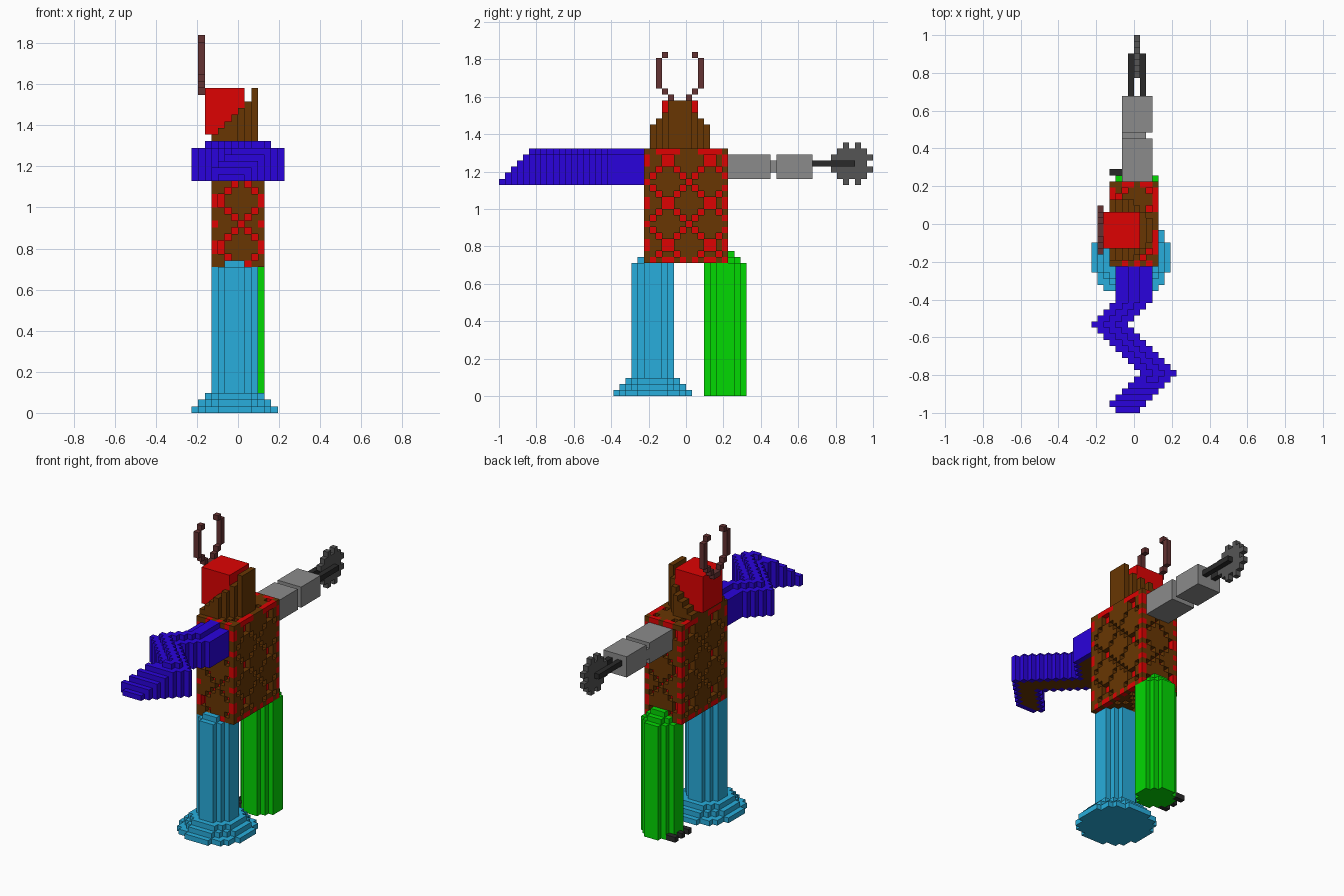
import bpy
import bmesh

if "Cube" in bpy.data.objects:
    bpy.data.objects.remove(bpy.data.objects["Cube"])

UNIT = 2 / 62  # edge of one block


def material(name, *rgb):
    linear = [((c / 255 + 0.055) / 1.055) ** 2.4 for c in rgb] + [1]
    mat = bpy.data.materials.new(name)
    mat.use_nodes = True
    mat.diffuse_color = linear
    mat.node_tree.nodes["Principled BSDF"].inputs["Base Color"].default_value = linear
    return mat


RED = material("red", 222, 0, 0)
BROWN = material("brown", 104, 54, 0)
INDIGO = material("indigo", 42, 0, 220)
SKY = material("sky blue", 40, 174, 220)
GREEN = material("green", 0, 216, 0)
GREY = material("grey", 139, 139, 139)
STEEL = material("dark steel", 85, 85, 85)
BLACK = material("near black", 42, 42, 42)
MAROON = material("maroon", 100, 50, 50)


def box(x0, x1, y0, y1, z0, z1):
    return {(x, y, z) for x in range(x0, x1) for y in range(y0, y1) for z in range(z0, z1)}


def disc(cx, cy, radius, z0, z1):
    """Round column of blocks centred on block (cx, cy)."""
    r = int(radius)
    return {(x, y, z) for x, y, z in box(cx - r, cx + r + 1, cy - r, cy + r + 1, z0, z1)
            if (x - cx) ** 2 + (y - cy) ** 2 <= radius ** 2}


def blocks(name, cells, mats, rule=lambda cell, axis, sign: 0):
    """Mesh the outer faces of a set of blocks; rule picks each face's material."""
    bm = bmesh.new()
    corners = {}

    def corner(p):
        if p not in corners:
            corners[p] = bm.verts.new([c * UNIT for c in p])
        return corners[p]

    for cell in sorted(cells):
        for axis in range(3):
            b, c = (axis + 1) % 3, (axis + 2) % 3
            for sign in (-1, 1):
                near = list(cell)
                near[axis] += sign
                if tuple(near) in cells:
                    continue
                quad = []
                for db, dc in ((0, 0), (1, 0), (1, 1), (0, 1)):
                    p = list(cell)
                    p[axis] += sign > 0
                    p[b] += db
                    p[c] += dc
                    quad.append(corner(tuple(p)))
                face = bm.faces.new(quad[::sign])
                face.material_index = rule(cell, axis, sign)
    mesh = bpy.data.meshes.new(name)
    bm.to_mesh(mesh)
    bm.free()
    for mat in mats:
        mesh.materials.append(mat)
    obj = bpy.data.objects.new(name, mesh)
    bpy.context.collection.objects.link(obj)


# Torso: red core under a brown shell with a diagonal lattice of grooves
def lattice(u, v):
    return (u + v) % 7 == 0 or (v - u) % 7 == 0


core = box(-3, 3, -6, 6, 23, 40)
shell = set()
red_corners = set()
for x, y, z in box(-4, 4, -7, 7, 22, 41) - core:
    on_x, on_y, on_z = x in (-4, 3), y in (-7, 6), z in (22, 40)
    grooves = (on_x and lattice(y, z)) + (on_y and lattice(x, z)) + (on_z and lattice(x, y))
    if not grooves:
        shell.add((x, y, z))
    elif on_x + on_y + on_z > grooves:
        red_corners.add((x, y, z))
blocks("torso", core | shell | red_corners, [BROWN, RED],
       lambda cell, axis, sign: int(cell not in shell))

# Head and the rounded hood that rises behind it
head = box(-5, 1, -4, 2, 42, 49)
blocks("head", head, [RED])
hood = set()
for x in range(-4, 3):
    half = min(5, 4 - x)
    hood |= box(x, x + 1, -1 - half, -1 + half, 41, x + 46 + (x > 1))
blocks("hood", hood - head, [BROWN])

# Antennae, mirrored about the middle of the head
antenna = {(-6, -2, 48), (-6, -3, 49), (-6, -4, 50), (-6, -4, 56)} | box(-6, -5, -5, -4, 51, 56)
blocks("right_antenna", antenna, [MAROON])
blocks("left_antenna", {(x, -3 - y, z) for x, y, z in antenna}, [MAROON])

# Machine arm: two segments, a joint, twin rods and a toothed saw
blocks("upper_arm_segment", box(-2, 3, 7, 14, 36, 40), [GREY])
blocks("arm_joint", box(-2, 2, 14, 15, 37, 39), [GREY])
blocks("lower_arm_segment", box(-2, 3, 15, 21, 36, 40), [GREY])
blocks("saw_rods", box(-1, 0, 21, 28, 38, 39) | box(1, 2, 21, 28, 38, 39), [BLACK])
saw = box(0, 1, 25, 30, 36, 41)
for tooth in (2, 4):
    saw |= {(0, 24 + tooth, z) for z in (35, 41)}
    saw |= {(0, y, 35 + tooth) for y in (24, 30)}
blocks("saw_blade", saw, [STEEL])


# Zigzag arm, bevelled along its edges and tapered at the tip
def zigzag_start(y):
    if y >= -13:
        return -3
    if y >= -17:
        return y + 10
    if y >= -25:
        return -24 - y
    return max(-4, y + 26) + (y == -31)


arm = set()
for y in range(-31, -7):
    start = zigzag_start(y)
    width = 4 if y == -31 else 6
    for i in range(width):
        edge = i < 2 or i >= width - 2
        top = min(40 if edge else 41, y + 67)
        arm |= box(start + i, start + i + 1, y, y + 1, 35, top)


def arm_underside(cell, axis, sign):
    x, y, z = cell
    inner = all((x + dx, y, z) in arm for dx in (-1, 1)) and -31 < y < -7
    return int(axis == 2 and sign < 0 and inner)


blocks("zigzag_arm", arm, [INDIGO, BROWN], arm_underside)

# Front leg: round column on a flared, stepped foot
front_leg = disc(-1, -6, 3.3, 0, 22) | disc(-1, -6, 2.3, 22, 23)
for level in range(3):
    front_leg |= disc(-1, -6, 6.5 - level, level, level + 1)
blocks("front_leg", front_leg, [SKY])

# Rear leg: round column with a domed top and three claws
rear_leg = disc(0, 6, 3.3, 0, 22) | disc(0, 6, 2.3, 22, 23) | disc(0, 6, 1.5, 23, 24)
blocks("rear_leg", rear_leg, [GREEN])
claws = {(x, y, 0) for x in (-4, -3) for y in (4, 6, 8)}
blocks("rear_claws", claws - rear_leg, [BLACK])
